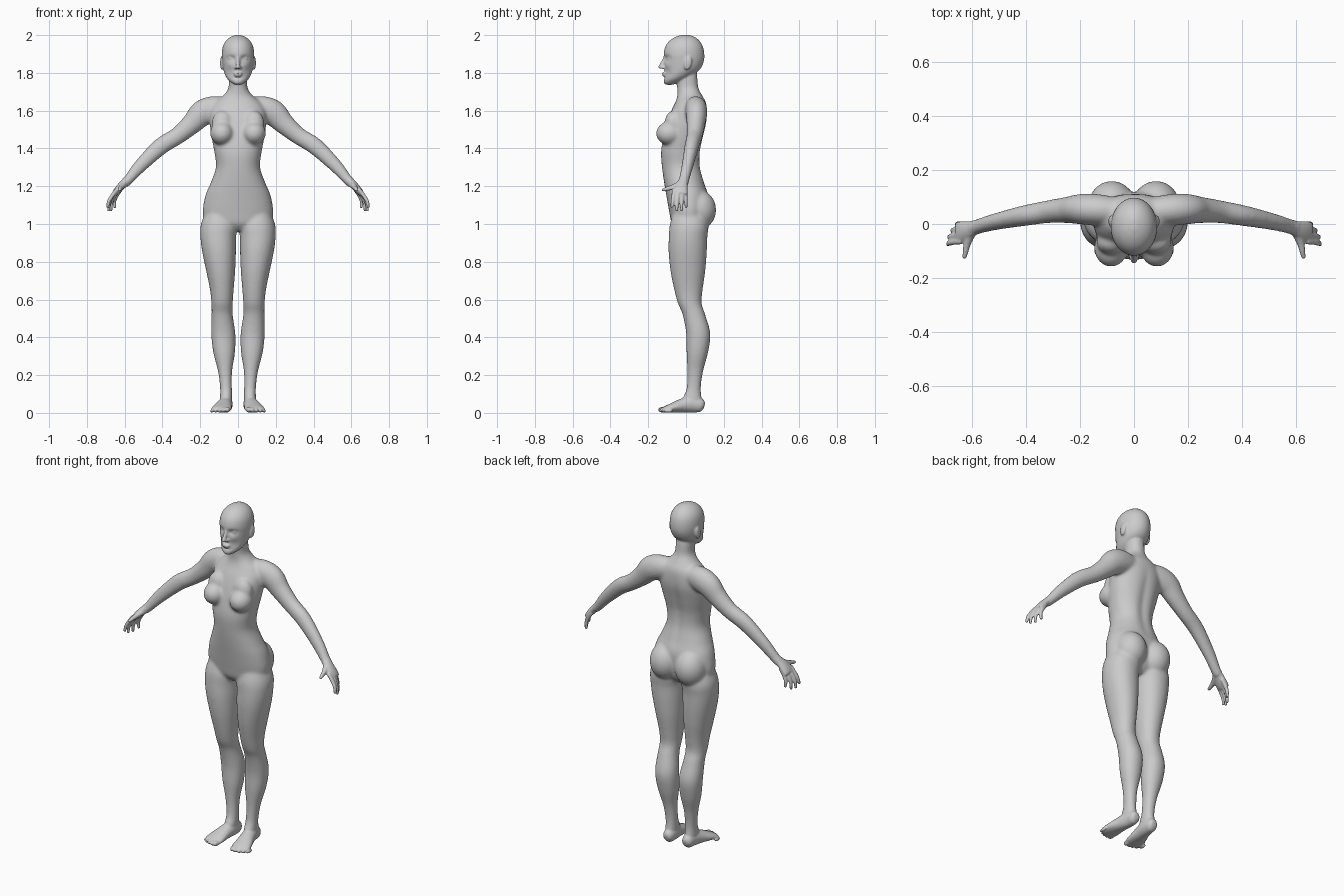
import bpy, bmesh
from math import sin, cos, pi, exp, copysign
from mathutils import Vector, Matrix

SEG = 40
X, Y = Vector((1, 0, 0)), Vector((0, 1, 0))


def spline(rows, n=6):
    """Smoothly interpolate rows of numbers."""
    out, last = [], len(rows) - 1
    for i in range(last):
        p = [rows[max(0, min(last, i + k))] for k in (-1, 0, 1, 2)]
        for s in range(n):
            t = s / n
            out.append([0.5 * (2*b + (c-a)*t + (2*a-5*b+4*c-d)*t*t + (3*b-a-3*c+d)*t**3)
                        for a, b, c, d in zip(*p)])
    return out + [list(rows[last])]


def skin(bm, rings, pair):
    """Bridge rings into a closed shell, on one or both sides."""
    made = []
    for m in ((1, -1) if pair else (1,)):
        vs = [[bm.verts.new((p[0] * m, p[1], p[2])) for p in r] for r in rings]
        for a, b in zip(vs, vs[1:]):
            for i in range(len(a)):
                j = (i + 1) % len(a)
                bm.faces.new((a[i], a[j], b[j], b[i]))
        bm.faces.new(vs[0])
        bm.faces.new(vs[-1])
        made += [v for r in vs for v in r]
    return made


def stack(bm, rows, pair=False, power=1.0):
    """Horizontal sections: z, x min, x max, y front, y back."""
    def pw(v):
        return copysign(abs(v) ** power, v)
    rings = []
    for z, x0, x1, y0, y1 in spline(rows):
        rings.append([((x0+x1)/2 + (x1-x0)/2 * pw(cos(2*pi*i/SEG)),
                       (y0+y1)/2 + (y1-y0)/2 * pw(sin(2*pi*i/SEG)), z) for i in range(SEG)])
    return skin(bm, rings, pair)


def tube(bm, rows, ref=Y, pair=True, seg=20):
    """Path sections: x, y, z, radius across ref, radius along ref."""
    pts, rings = spline(rows), []
    for k, (x, y, z, a, b) in enumerate(pts):
        t = (Vector(pts[min(k+1, len(pts)-1)][:3]) - Vector(pts[max(k-1, 0)][:3])).normalized()
        u = ref.cross(t).normalized()
        w = t.cross(u)
        c = Vector((x, y, z))
        rings.append([c + u*a*cos(2*pi*i/seg) + w*b*sin(2*pi*i/seg) for i in range(seg)])
    return skin(bm, rings, pair)


def ball(bm, c, r, pair=True, tilt=0.0):
    for m in ((1, -1) if pair else (1,)):
        mat = (Matrix.Translation((c[0]*m, c[1], c[2])) @ Matrix.Rotation(tilt, 4, 'X')
               @ Matrix.Diagonal((*r, 1)))
        bmesh.ops.create_uvsphere(bm, u_segments=24, v_segments=16, radius=1, matrix=mat)


def push(verts, c, r, dy):
    """Soft sculpt push along y around a point on the face side."""
    for v in verts:
        if v.co.y < 0:
            d = ((v.co.x-c[0])/r[0])**2 + ((v.co.z-c[1])/r[1])**2
            v.co.y += dy * exp(-d)


def fuse(bm, name, voxel, rounds):
    """Union all shells into one smooth skin."""
    bmesh.ops.recalc_face_normals(bm, faces=bm.faces[:])
    me = bpy.data.meshes.new(name)
    bm.to_mesh(me)
    bm.free()
    ob = bpy.data.objects.new(name, me)
    bpy.context.collection.objects.link(ob)
    rm = ob.modifiers.new("union", 'REMESH')
    rm.mode, rm.voxel_size, rm.use_smooth_shade = 'VOXEL', voxel, True
    sm = ob.modifiers.new("soften", 'SMOOTH')
    sm.factor, sm.iterations = 0.5, rounds
    return ob


# --- large forms ---
bm = bmesh.new()

# torso and neck: z, half width, front, back
torso = [(0.965, .06, -.045, .07), (1.0, .16, -.075, .10), (1.06, .186, -.088, .115),
         (1.15, .173, -.104, .118), (1.22, .144, -.116, .098), (1.30, .117, -.127, .079),
         (1.38, .125, -.132, .078), (1.46, .14, -.120, .094), (1.54, .15, -.10, .111),
         (1.60, .147, -.078, .112), (1.645, .12, -.056, .105), (1.68, .078, -.046, .086),
         (1.72, .051, -.047, .066), (1.78, .048, -.052, .06), (1.84, .04, -.03, .05)]
body = stack(bm, [(z, -w, w, f, b) for z, w, f, b in torso], power=0.92)
for v in body:  # spine groove
    if v.co.y > 0 and 1.15 < v.co.z < 1.62:
        v.co.y -= 0.012 * exp(-(v.co.x/.025)**2) * sin(pi*(v.co.z-1.15)/.47)

# breasts, buttocks
ball(bm, (.085, -.088, 1.48), (.063, .071, .062))
ball(bm, (.082, -.068, 1.53), (.058, .046, .07))
ball(bm, (.082, .068, 1.075), (.088, .092, .105))

# legs: z, inner, outer, front, back
stack(bm, [(1.08, .03, .165, -.06, .09), (1.0, .004, .196, -.085, .118),
           (.93, .010, .199, -.091, .113), (.85, .011, .189, -.092, .110),
           (.75, .015, .168, -.082, .102), (.65, .023, .148, -.062, .088),
           (.58, .028, .141, -.043, .083), (.52, .028, .140, -.018, .102),
           (.42, .014, .142, .001, .129), (.32, .016, .131, .003, .117),
           (.22, .031, .106, .007, .091), (.13, .032, .095, .003, .079),
           (.07, .031, .096, -.02, .085), (.03, .036, .094, -.01, .085)],
      pair=True, power=0.95)

# arms
tube(bm, [(.05, .045, 1.613, .055, .05), (.13, .052, 1.608, .069, .058),
          (.19, .055, 1.585, .069, .057), (.245, .052, 1.53, .056, .049),
          (.32, .045, 1.467, .046, .042), (.41, .030, 1.41, .045, .038),
          (.515, .008, 1.31, .036, .031), (.58, -.01, 1.235, .027, .028),
          (.605, -.018, 1.212, .026, .032)], seg=32)

base = fuse(bm, "base_form", 0.007, 12)
dg = bpy.context.evaluated_depsgraph_get()
ev = base.evaluated_get(dg)
bm = bmesh.new()
bm.from_mesh(ev.to_mesh())
ev.to_mesh_clear()
bpy.data.objects.remove(base)

# --- head: z, half width, front, back ---
head = [(1.737, .014, -.105, -.07), (1.746, .032, -.117, -.045), (1.765, .054, -.118, 0),
        (1.79, .069, -.114, .04), (1.82, .078, -.112, .075), (1.86, .084, -.115, .094),
        (1.90, .086, -.118, .097), (1.94, .080, -.109, .089), (1.97, .064, -.087, .071),
        (1.99, .040, -.056, .046), (2.001, .012, -.022, .018)]
skull = stack(bm, [(z, -w, w, f, b) for z, w, f, b in head])
for s in (1, -1):
    push(skull, (.036*s, 1.877), (.020, .013), .016)   # eye socket
    push(skull, (.040*s, 1.84), (.018, .014), -.004)   # cheek
    push(skull, (.045*s, 1.80), (.018, .02), .005)     # below cheek
push(skull, (0, 1.776), (.03, .007), .006)             # under lip

# eyes, nose, lips, ears
ball(bm, (.036, -.084, 1.876), (.017, .017, .011))
tube(bm, [(0, -.108, 1.888, .009, .009), (0, -.119, 1.858, .012, .010),
          (0, -.133, 1.834, .012, .012)], ref=X, pair=False)
ball(bm, (0, -.133, 1.831), (.012, .015, .010), pair=False)
ball(bm, (.011, -.120, 1.828), (.010, .011, .008))
ball(bm, (0, -.115, 1.797), (.024, .013, .007), pair=False)
ball(bm, (0, -.114, 1.787), (.020, .013, .007), pair=False)
ball(bm, (.085, .010, 1.852), (.010, .021, .037), tilt=-.2)

# --- hands: palm, thumb, four fingers ---
tube(bm, [(.575, -.008, 1.242, .021, .022), (.612, -.022, 1.207, .021, .033),
          (.638, -.030, 1.178, .019, .041), (.655, -.033, 1.158, .014, .041)])
tube(bm, [(.600, -.030, 1.212, .018, .017), (.617, -.070, 1.195, .014, .014),
          (.624, -.102, 1.186, .011, .011), (.629, -.128, 1.178, .008, .008)])
for kx, ky, tx, ty, tz in ((.662, -.066, .690, -.076, 1.085), (.660, -.044, .686, -.050, 1.066),
                           (.652, -.022, .672, -.024, 1.066), (.640, -.001, .652, .001, 1.085)):
    tube(bm, [(kx-.022, ky, 1.185, .010, .010), (kx, ky, 1.155, .011, .011),
              ((kx+tx)/2 + .008, (ky+ty)/2, (1.155+tz)/2, .0098, .0098), (tx, ty, tz, .0075, .0075)])

# --- feet and toes ---
tube(bm, [(.062, .097, .036, .016, .016), (.062, .080, .040, .036, .030),
          (.064, .035, .046, .044, .036), (.072, -.015, .040, .038, .041),
          (.082, -.065, .029, .027, .050), (.088, -.10, .021, .019, .053),
          (.092, -.122, .016, .013, .046)], ref=X, seg=28)
for i in range(5):
    r = .017 - .0018 * i
    ball(bm, (.056 + .021*i, -.124 + .005*i*(i-1)*.5, r), (r*.82, .024, r*.9))

fuse(bm, "body", 0.0053, 4)
